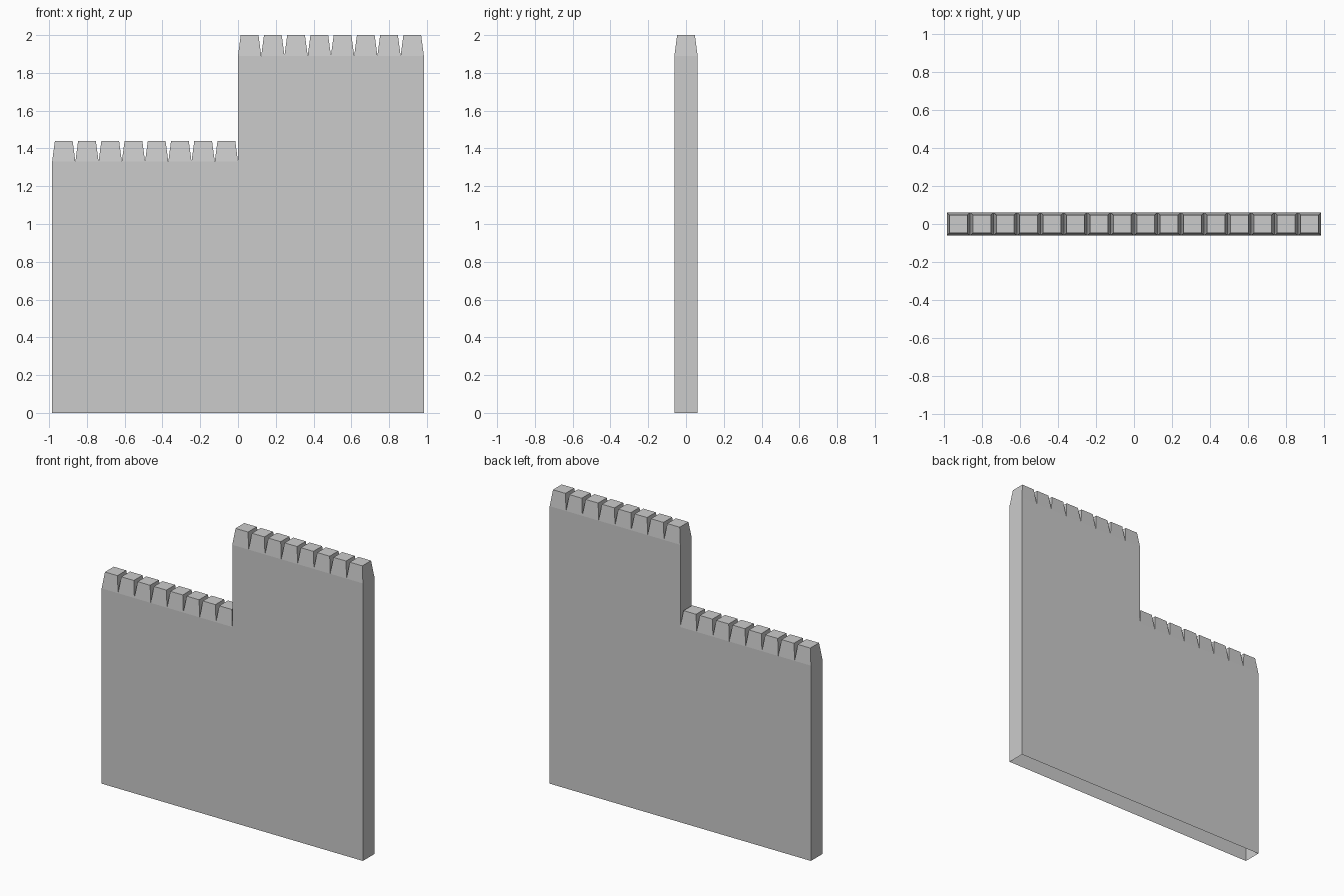
import bpy, bmesh

if "Cube" in bpy.data.objects:
    bpy.data.objects.remove(bpy.data.objects["Cube"])

N = 8                    # teeth on each half
PITCH = 0.123            # tooth width, also the wall thickness
H = PITCH / 2
INSET = 0.0145           # taper of each tooth
TOOTH_H = 0.11
LOW, HIGH = 1.33, 1.89   # wall heights below the teeth

bm = bmesh.new()


def face(*pts):
    bm.faces.new([bm.verts.new(p) for p in pts])


def ring(x0, x1, y, z):
    return [(x0, -y, z), (x1, -y, z), (x1, y, z), (x0, y, z)]


def end_wall(x, z0, z1, side):
    pts = [(x, -H, z0), (x, H, z0), (x, H, z1), (x, -H, z1)]
    face(*(pts if side > 0 else pts[::-1]))


# Front and back wall faces, shell is open underneath
L = N * PITCH
front = [(-L, 0), (0, 0), (L, 0), (L, HIGH), (0, HIGH), (0, LOW), (-L, LOW)]
face(*[(x, -H, z) for x, z in front])
face(*[(x, H, z) for x, z in reversed(front)])

# End walls and the step between the two heights
end_wall(-L, 0, LOW, -1)
end_wall(0, LOW, HIGH, -1)
end_wall(L, 0, HIGH, 1)

# Tapered teeth along both tops
for i in range(-N, N):
    x0, x1 = i * PITCH, (i + 1) * PITCH
    z = LOW if i < 0 else HIGH
    a = ring(x0, x1, H, z)
    b = ring(x0 + INSET, x1 - INSET, H - INSET, z + TOOTH_H)
    face(*b)
    for k in range(4):
        j = (k + 1) % 4
        face(a[k], a[j], b[j], b[k])

mesh = bpy.data.meshes.new("stepped_wall")
bm.to_mesh(mesh)
bm.free()
wall = bpy.data.objects.new("stepped_wall", mesh)
bpy.context.collection.objects.link(wall)
